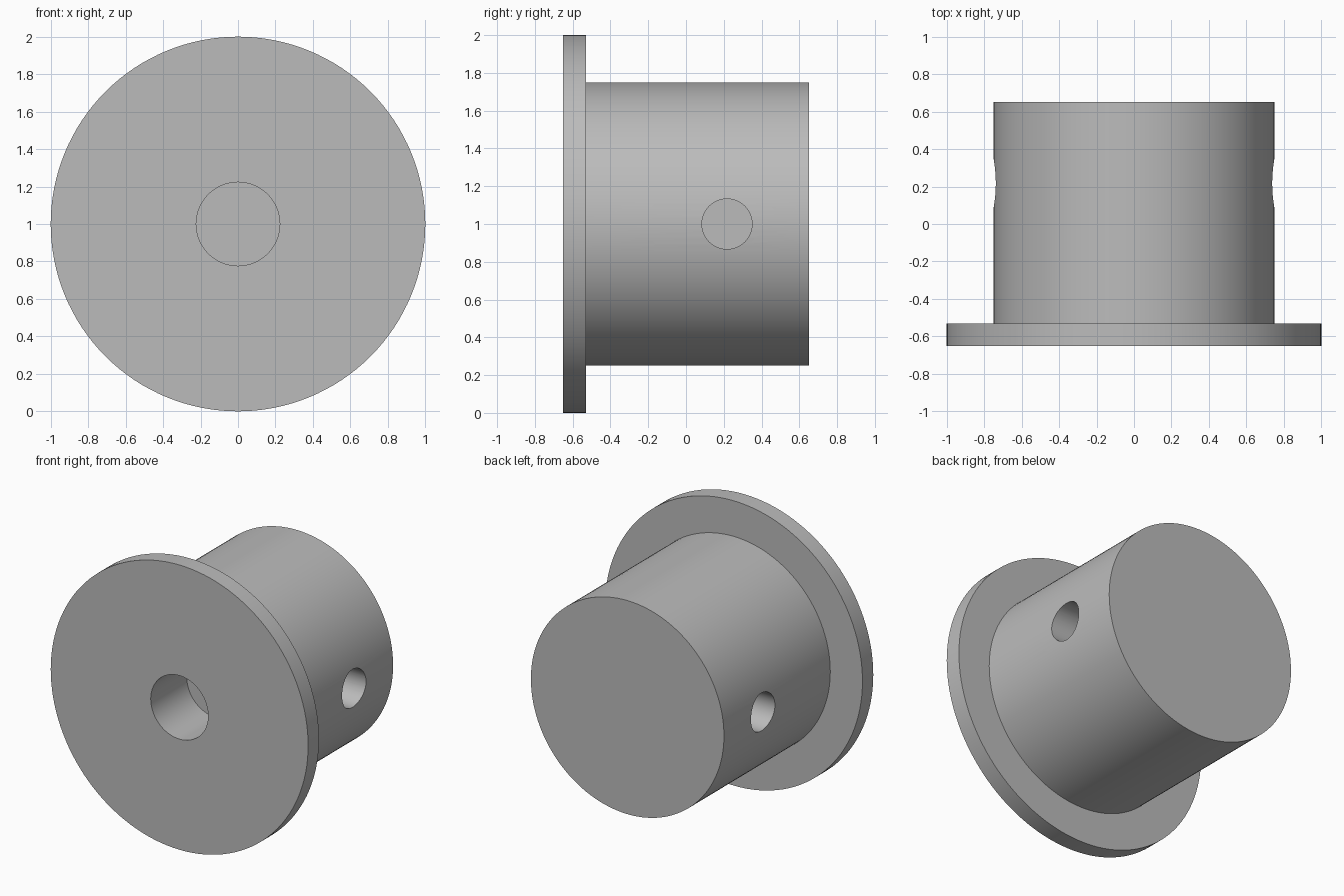
import bpy, bmesh, math
from mathutils import Matrix

if "Cube" in bpy.data.objects:
    bpy.data.objects.remove(bpy.data.objects["Cube"], do_unlink=True)

CENTRE_Z = 1.0
SEGMENTS = 128

grey = bpy.data.materials.new("plain grey")
grey.use_nodes = True
colour = (0.5, 0.5, 0.5, 1)
grey.diffuse_color = colour
grey.node_tree.nodes["Principled BSDF"].inputs["Base Color"].default_value = colour


def make_object(name, bm):
    bmesh.ops.recalc_face_normals(bm, faces=bm.faces[:])
    mesh = bpy.data.meshes.new(name)
    bm.to_mesh(mesh)
    bm.free()
    mesh.materials.append(grey)
    obj = bpy.data.objects.new(name, mesh)
    bpy.context.collection.objects.link(obj)
    return obj


def lathe(name, profile):
    """Turn (radius, y) points about the y axis, closing both ends with flat caps."""
    bm = bmesh.new()
    rings = []
    for radius, y in profile:
        angles = [math.tau * i / SEGMENTS for i in range(SEGMENTS)]
        rings.append([bm.verts.new((radius * math.cos(a), y, CENTRE_Z + radius * math.sin(a)))
                      for a in angles])
    for a, b in zip(rings, rings[1:]):
        for i in range(SEGMENTS):
            j = (i + 1) % SEGMENTS
            bm.faces.new((a[i], a[j], b[j], b[i]))
    bm.faces.new(rings[0])
    bm.faces.new(rings[-1])
    return make_object(name, bm)


# Flange and barrel in one piece, with a blind bore in the front
hub = lathe("flanged_hub", [
    (0.223, -0.25), (0.223, -0.65),   # bore
    (1.0, -0.65), (1.0, -0.53),       # flange
    (0.75, -0.53), (0.75, 0.65),      # barrel
])
bpy.context.view_layer.objects.active = hub
hub.select_set(True)

# Blind cross holes on both sides of the barrel
for side in (-1, 1):
    bm = bmesh.new()
    bmesh.ops.create_cone(
        bm, cap_ends=True, segments=64, radius1=0.133, radius2=0.133, depth=0.6,
        matrix=Matrix.Translation((side * 0.65, 0.217, CENTRE_Z))
        @ Matrix.Rotation(math.pi / 2, 4, "Y"))
    cutter = make_object("side_hole_cutter", bm)
    cutter.hide_render = True
    cut = hub.modifiers.new("side hole", "BOOLEAN")
    cut.operation = "DIFFERENCE"
    cut.solver = "EXACT"
    cut.object = cutter
    bpy.ops.object.modifier_apply(modifier=cut.name)
    bpy.data.objects.remove(cutter, do_unlink=True)

bpy.ops.object.shade_smooth_by_angle(angle=math.radians(30))
